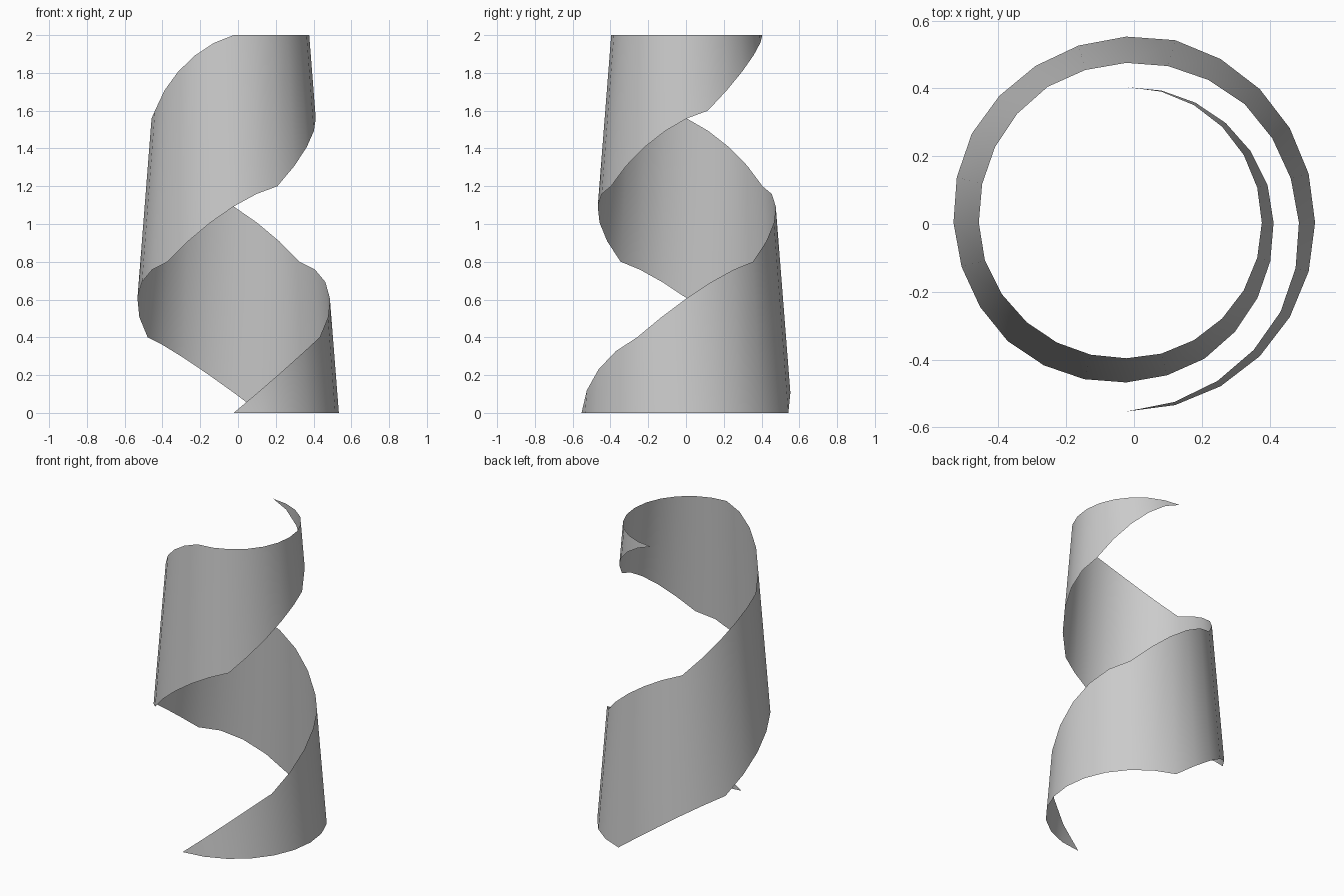
import bpy, bmesh, math

cube = bpy.data.objects.get("Cube")
if cube:
    bpy.data.objects.remove(cube, do_unlink=True)

SIDES = 24
HEIGHT = 2.0
R_BOTTOM, R_TOP = 0.557, 0.40
CENTRE_X, CENTRE_Y = -0.023, 0.004
UPPER_STEPS = [0, 4, 9, 14, 19, 24]      # rim steps at equal height levels
LOWER_STEPS = [11, 16, 21, 26, 31, 36]


def edge_height(k, steps):
    """Height of a climbing edge at rim step k."""
    if k <= steps[0]:
        return 0.0
    rise = HEIGHT / (len(steps) - 1)
    for i, (a, b) in enumerate(zip(steps, steps[1:])):
        if k <= b:
            turn = math.tau / SIDES
            return rise * (i + math.sin((k - a) * turn) / math.sin((b - a) * turn))
    return HEIGHT


def cone_point(k, z):
    r = R_BOTTOM + (R_TOP - R_BOTTOM) * z / HEIGHT
    a = math.tau * k / SIDES - math.pi / 2
    return (CENTRE_X + r * math.cos(a), CENTRE_Y + r * math.sin(a), z)


# Spiral ribbon: one upright facet per rim step, tapering to a point at each end
bm = bmesh.new()
columns = []
for k in range(LOWER_STEPS[-1] + 1):
    low, high = edge_height(k, LOWER_STEPS), edge_height(k, UPPER_STEPS)
    bottom = bm.verts.new(cone_point(k, low))
    top = bm.verts.new(cone_point(k, high)) if high - low > 1e-4 else bottom
    columns.append((bottom, top))
for (b0, t0), (b1, t1) in zip(columns, columns[1:]):
    bm.faces.new(list(dict.fromkeys((b0, b1, t1, t0))))
mesh = bpy.data.meshes.new("spiral_ribbon")
bm.to_mesh(mesh)
bm.free()
ribbon = bpy.data.objects.new("spiral_ribbon", mesh)
bpy.context.collection.objects.link(ribbon)

# Plain grey
grey = bpy.data.materials.new("light_grey")
grey.use_nodes = True
color = (0.6, 0.6, 0.6, 1.0)
grey.diffuse_color = color
grey.node_tree.nodes["Principled BSDF"].inputs["Base Color"].default_value = color
mesh.materials.append(grey)

bpy.context.view_layer.objects.active = ribbon
ribbon.select_set(True)
bpy.ops.object.shade_smooth_by_angle(angle=math.radians(30))
